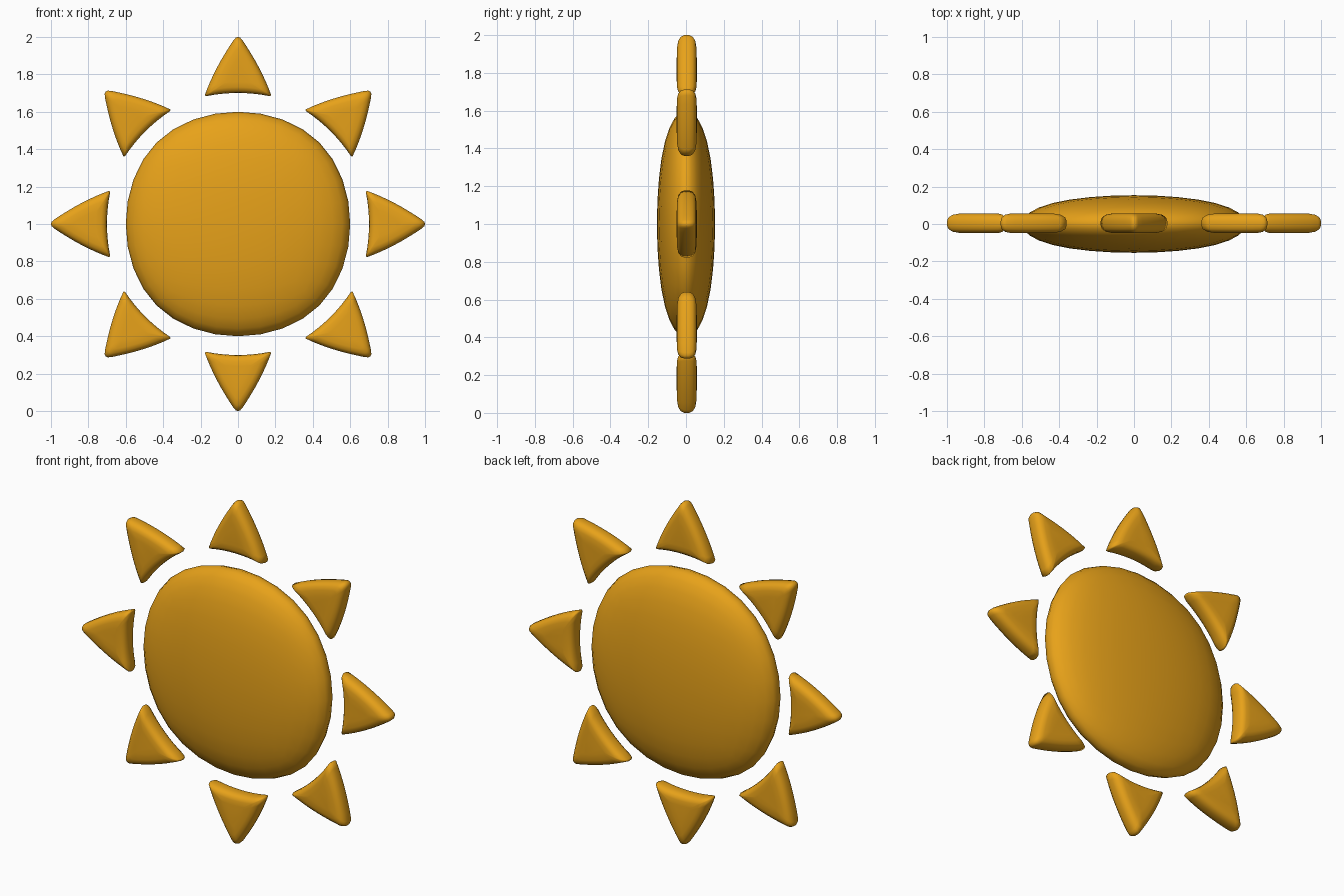
import bpy, bmesh, math
from mathutils import Matrix, Vector

if "Cube" in bpy.data.objects:
    bpy.data.objects.remove(bpy.data.objects["Cube"])

mat = bpy.data.materials.new("sun_orange")
mat.diffuse_color = (0.80, 0.36, 0.01, 1)
mat.use_nodes = True
mat.node_tree.nodes["Principled BSDF"].inputs["Base Color"].default_value = mat.diffuse_color


def finish(name, bm, smooth=True):
    bmesh.ops.recalc_face_normals(bm, faces=bm.faces)
    for f in bm.faces:
        f.smooth = smooth
    me = bpy.data.meshes.new(name)
    bm.to_mesh(me)
    bm.free()
    me.materials.append(mat)
    ob = bpy.data.objects.new(name, me)
    bpy.context.collection.objects.link(ob)
    return ob


# Disc: a subdivided box, giving a squarish round pillow
bm = bmesh.new()
bmesh.ops.create_cube(bm, size=2)
K = 1 / 0.8395  # subdivision shrinks the box to this size
for v in bm.verts:
    v.co = Vector((v.co.x * 0.6 * K, v.co.y * 0.154 * K, v.co.z * 0.6 * K + 1))
disc = finish("sun_disc", bm)
sub = disc.modifiers.new("Subdivision", 'SUBSURF')
sub.levels = sub.render_levels = 3


# Ray outline in (x, distance from sun centre): bulged sides, concave base
def bezier(a, b, c, n):
    return [a * (1 - t) ** 2 + b * 2 * t * (1 - t) + c * t * t
            for t in (i / n for i in range(n + 1))]


base_l, base_r = Vector((-0.168, 0.684)), Vector((0.168, 0.684))
outline = bezier(base_l, Vector((0, 0.717)), base_r, 8)
outline += bezier(Vector((0.178, 0.687)), Vector((0.128, 0.83)), Vector((0.022, 0.985)), 8)
outline += [Vector((0.012, 0.996)), Vector((0, 1.0)), Vector((-0.012, 0.996))]
outline += bezier(Vector((-0.022, 0.985)), Vector((-0.128, 0.83)), Vector((-0.178, 0.687)), 8)

# Rounded thickness: (y, scale about the ray's middle)
half = [(0.053, 0.4), (0.051, 0.68), (0.045, 0.85), (0.031, 0.96), (0.012, 1.0)]
layers = [(-y, s) for y, s in half] + [(y, s) for y, s in reversed(half)]
mid = Vector((0, 0.80))


def ray(index):
    bm = bmesh.new()
    rings = []
    for y, s in layers:
        pts = [mid + (p - mid) * s for p in outline]
        rings.append([bm.verts.new((p.x, y + 0.004, p.y)) for p in pts])
    n = len(outline)
    for a, b in zip(rings, rings[1:]):
        for i in range(n):
            j = (i + 1) % n
            bm.faces.new((a[i], a[j], b[j], b[i]))
    bm.faces.new(rings[0])
    bm.faces.new(rings[-1])
    m = Matrix.Translation((0, 0, 1)) @ Matrix.Rotation(index * math.pi / 4, 4, 'Y')
    bm.transform(m)
    return finish(f"ray_{index + 1}", bm)


for k in range(8):
    ray(k)
